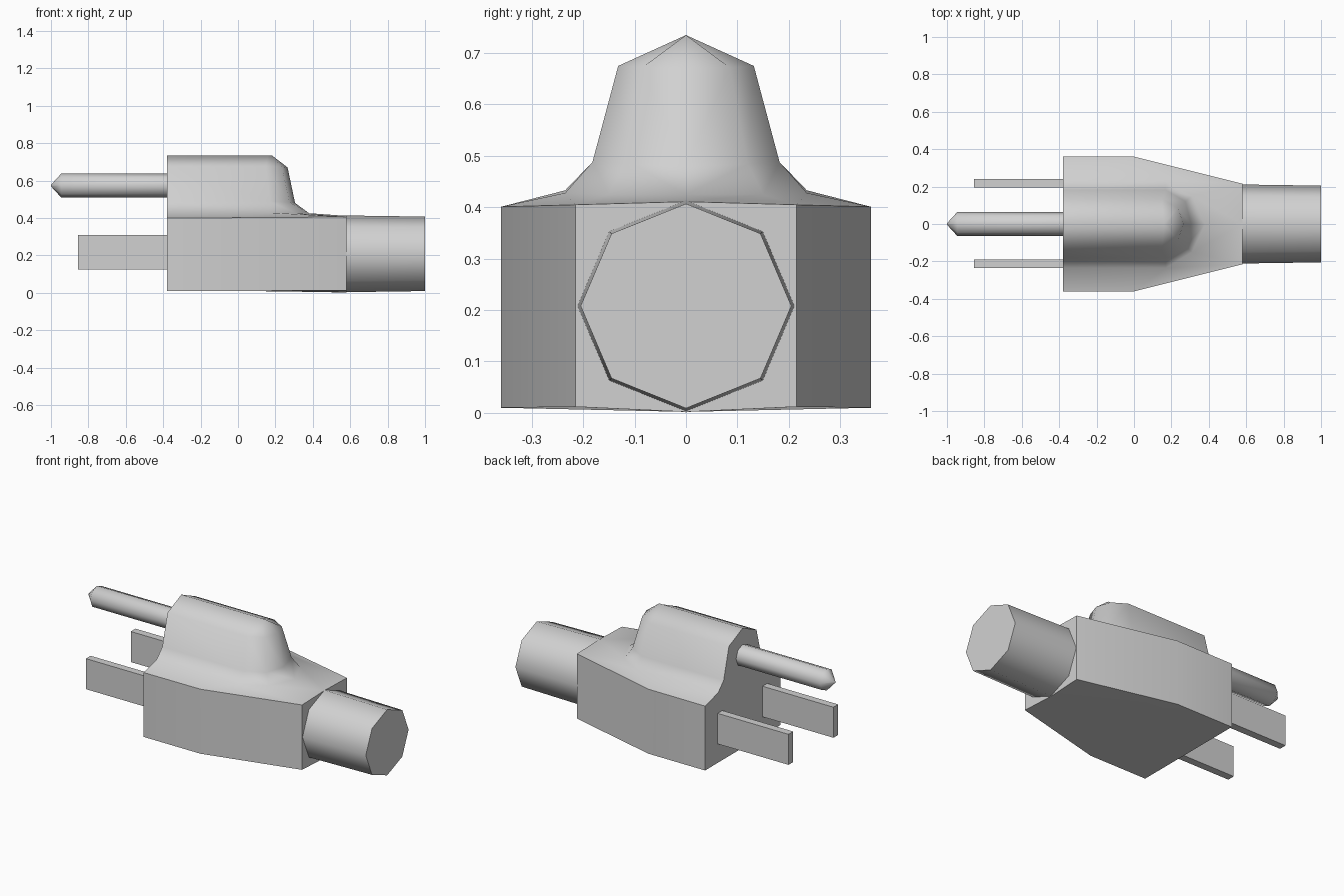
import bpy, bmesh, math
from mathutils import Matrix

cube = bpy.data.objects.get("Cube")
if cube:
    bpy.data.objects.remove(cube, do_unlink=True)

grey = bpy.data.materials.new("light_grey")
grey.use_nodes = True
COLOUR = (0.64, 0.64, 0.64, 1)
grey.diffuse_color = COLOUR
grey.node_tree.nodes["Principled BSDF"].inputs["Base Color"].default_value = COLOUR


def finish(bm, name, angle):
    """Turn a bmesh into a shaded object."""
    bmesh.ops.remove_doubles(bm, verts=bm.verts, dist=0.0005)
    bmesh.ops.dissolve_degenerate(bm, edges=bm.edges, dist=0.0005)
    bmesh.ops.recalc_face_normals(bm, faces=bm.faces)
    mesh = bpy.data.meshes.new(name)
    bm.to_mesh(mesh)
    bm.free()
    mesh.materials.append(grey)
    obj = bpy.data.objects.new(name, mesh)
    bpy.context.collection.objects.link(obj)
    bpy.ops.object.select_all(action='DESELECT')
    obj.select_set(True)
    bpy.context.view_layer.objects.active = obj
    bpy.ops.object.shade_smooth_by_angle(angle=math.radians(angle))


def lathe_x(name, rings, z, angle, stretch=1.0, sides=8):
    """Eight-sided round part along x from (x, radius) rings."""
    bm = bmesh.new()
    loops = []
    for x, r in rings:
        loops.append([bm.verts.new((x, r * stretch * math.sin(math.tau * i / sides),
                                    z + r * math.cos(math.tau * i / sides)))
                      for i in range(sides)])
    for a, b in zip(loops, loops[1:]):
        for i in range(sides):
            j = (i + 1) % sides
            bm.faces.new((a[i], a[j], b[j], b[i]))
    bm.faces.new(loops[0])
    bm.faces.new(loops[-1])
    finish(bm, name, angle)


# Plug body: half-outlines stacked from the ridge down to the base
BACK = -0.38
levels = [
    [(BACK, 0, .735), (.16, 0, .735), (.18, 0, .735), (.18, 0, .735)],
    [(BACK, .132, .675), (.15, .132, .675), (.235, .085, .672), (.265, 0, .67)],
    [(BACK, .182, .488), (.17, .182, .488), (.275, .12, .484), (.305, 0, .48)],
    [(BACK, .235, .433), (.17, .235, .428), (.31, .15, .425), (.38, 0, .425)],
    [(BACK, .36, .40), (0, .36, .401), (.58, .215, .405), (.58, 0, .411)],
    [(BACK, .36, .01), (0, .36, .01), (.58, .215, .012), (.58, 0, .002)],
    [(BACK, 0, .01), (.14, 0, .01), (.58, 0, .002), (.58, 0, .002)],
]
bm = bmesh.new()
for side in (1, -1):
    grid = [[bm.verts.new((x, y * side, z)) for x, y, z in row] for row in levels]
    for a, b in zip(grid, grid[1:]):
        for i in range(3):
            bm.faces.new((a[i], a[i + 1], b[i + 1], b[i]))
    bm.faces.new([row[0] for row in grid])
finish(bm, "plug_body", 60)

# Cord collar
lathe_x("cord_collar", [(.5, .207), (.58, .205), (1.0, .199)], .208, 60, stretch=1.03)

# Round ground pin with a pointed tip
lathe_x("ground_pin", [(-1.0, .004), (-.945, .064), (-.36, .064)], .573, 45.7)

# Flat blades
for name, y in (("left_blade", .217), ("right_blade", -.213)):
    bm = bmesh.new()
    bmesh.ops.create_cube(bm, size=1, matrix=Matrix.Translation((-.6075, y, .2175))
                          @ Matrix.Diagonal((.495, .045, .185, 1)))
    finish(bm, name, 30)
